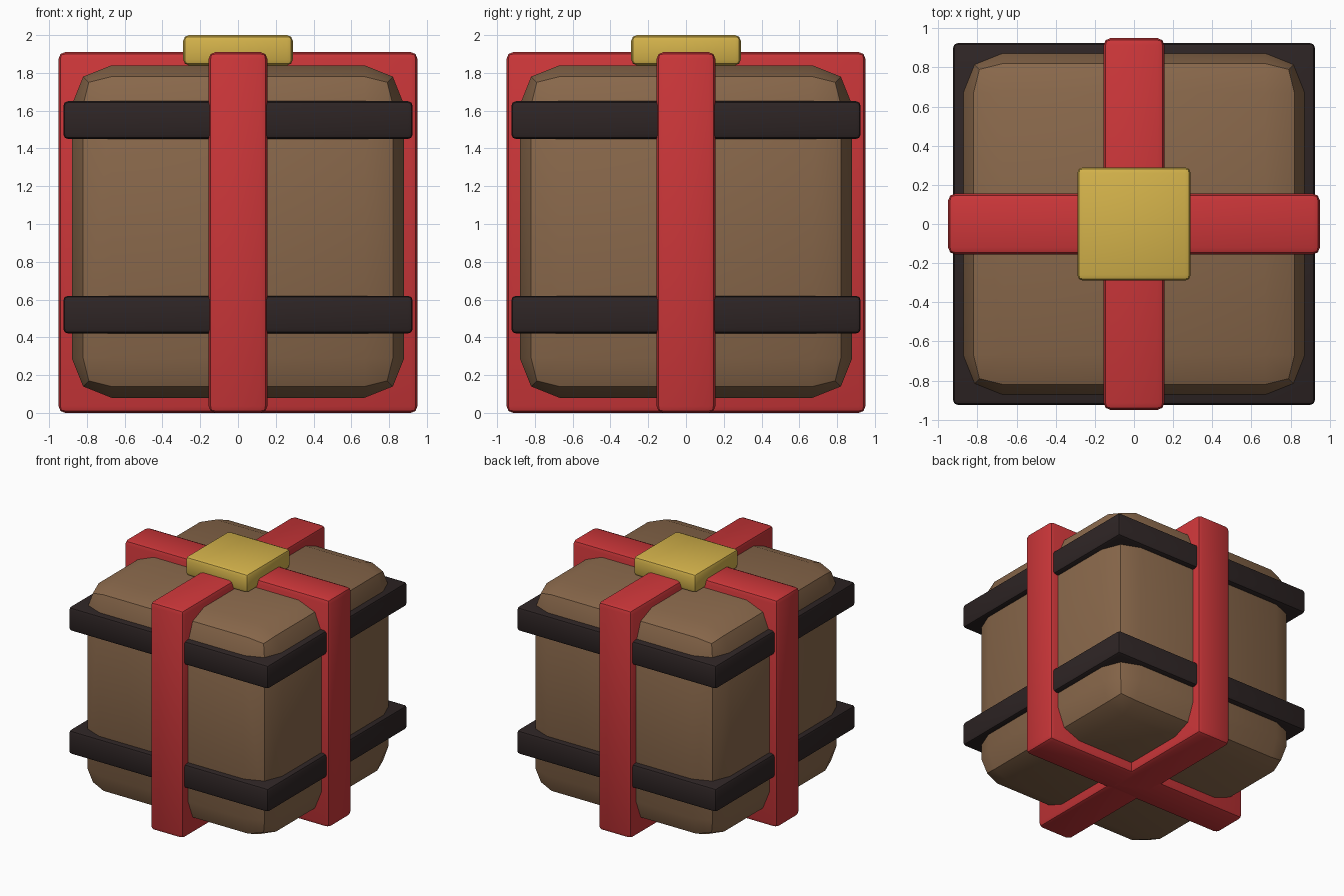
import bpy
import bmesh
from itertools import product
from mathutils import Vector

if "Cube" in bpy.data.objects:
    bpy.data.objects.remove(bpy.data.objects["Cube"], do_unlink=True)


def make_material(name, rgb):
    mat = bpy.data.materials.new(name)
    mat.use_nodes = True
    mat.diffuse_color = (*rgb, 1)
    mat.node_tree.nodes["Principled BSDF"].inputs["Base Color"].default_value = (*rgb, 1)
    return mat


brown = make_material("brown_cloth", (0.25, 0.138, 0.07))
red = make_material("red_strap", (0.6, 0.037, 0.041))
dark = make_material("dark_leather", (0.027, 0.018, 0.018))
gold = make_material("gold", (0.66, 0.45, 0.07))


def finish(name, bm, mat, center):
    mesh = bpy.data.meshes.new(name)
    bm.to_mesh(mesh)
    bm.free()
    mesh.materials.append(mat)
    obj = bpy.data.objects.new(name, mesh)
    obj.location = center
    bpy.context.collection.objects.link(obj)
    bpy.ops.object.select_all(action="DESELECT")
    obj.select_set(True)
    bpy.context.view_layer.objects.active = obj
    bpy.ops.object.shade_smooth_by_angle(angle=0.55)
    return obj


def rounded_box(name, size, center, bevel, mat):
    bm = bmesh.new()
    bmesh.ops.create_cube(bm, size=1)
    bmesh.ops.scale(bm, vec=Vector(size), verts=bm.verts)
    bmesh.ops.bevel(bm, geom=bm.edges[:], offset=bevel, segments=2,
                    profile=0.5, affect="EDGES")
    return finish(name, bm, mat, center)


# Stuffed body: bulging sides, softer edges and pulled-in corners
def bundle_body():
    side, edge, corner, inset = 0.88, 0.82, 0.79, 0.67
    shapes = [(corner, corner, corner)]
    for axis in range(3):
        bulge = [inset] * 3
        bulge[axis] = side
        rim = [edge] * 3
        rim[axis] = inset
        shapes += [bulge, rim]
    bm = bmesh.new()
    for shape in shapes:
        for signs in product((-1, 1), repeat=3):
            bm.verts.new([s * v for s, v in zip(signs, shape)])
    bmesh.ops.convex_hull(bm, input=bm.verts[:])
    bmesh.ops.dissolve_limit(bm, angle_limit=0.01, verts=bm.verts[:], edges=bm.edges[:])
    bmesh.ops.recalc_face_normals(bm, faces=bm.faces[:])
    return finish("body", bm, brown, (0, 0, 0.96))


bundle_body()

# Crossing red straps
rounded_box("strap_front_to_back", (0.31, 1.9, 1.91), (0, 0, 0.955), 0.035, red)
rounded_box("strap_side_to_side", (1.9, 0.31, 1.91), (0, 0, 0.955), 0.035, red)

# Dark horizontal bands
for name, z in (("lower_band", 0.52), ("upper_band", 1.55)):
    rounded_box(name, (1.85, 1.85, 0.2), (0, 0, z), 0.025, dark)

# Gold clasp on top
rounded_box("clasp", (0.58, 0.58, 0.16), (0, 0, 1.92), 0.03, gold)
